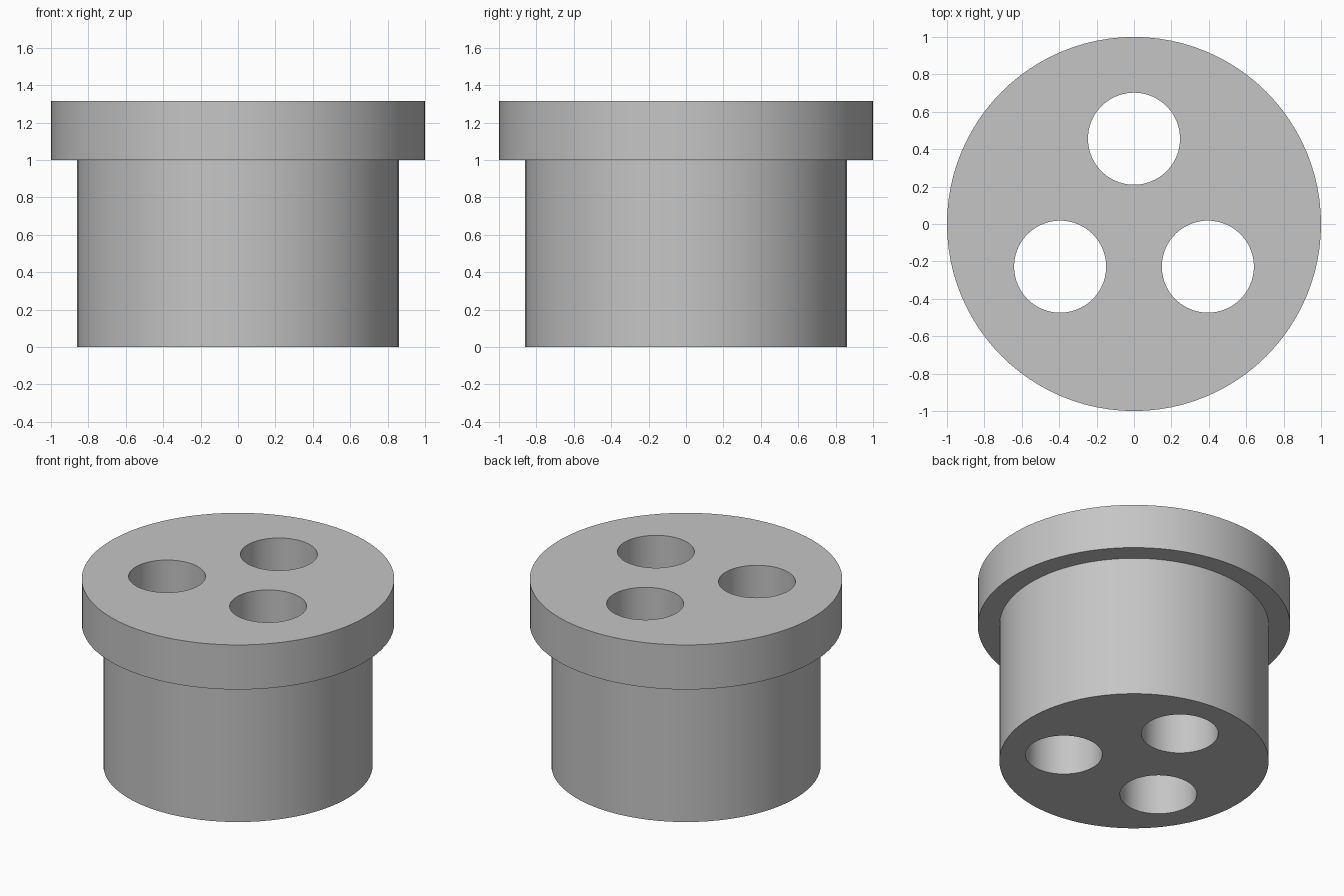
import bpy
import math
from math import radians, sin, cos

cube = bpy.data.objects.get("Cube")
if cube:
    bpy.data.objects.remove(cube, do_unlink=True)

SEGMENTS = 96
BODY_RADIUS, FLANGE_RADIUS = 0.862, 1.0
STEP_Z, TOP_Z = 1.0, 1.315
HOLE_RADIUS, HOLE_RING = 0.246, 0.456

grey = bpy.data.materials.new("plain grey")
grey.use_nodes = True
color = (0.56, 0.56, 0.56, 1)
grey.diffuse_color = color
grey.node_tree.nodes["Principled BSDF"].inputs["Base Color"].default_value = color


def cylinder(name, radius, bottom, top, x=0, y=0):
    bpy.ops.mesh.primitive_cylinder_add(
        vertices=SEGMENTS, radius=radius, depth=top - bottom,
        location=(x, y, (bottom + top) / 2))
    obj = bpy.context.object
    obj.name = name
    obj.data.materials.append(grey)
    return obj


def apply_boolean(target, other, operation):
    mod = target.modifiers.new(operation.lower(), 'BOOLEAN')
    mod.operation = operation
    mod.solver = 'EXACT'
    mod.object = other
    bpy.ops.object.select_all(action='DESELECT')
    target.select_set(True)
    bpy.context.view_layer.objects.active = target
    bpy.ops.object.modifier_apply(modifier=mod.name)
    bpy.data.objects.remove(other, do_unlink=True)


# Flanged plug: a wide rim joined to a narrower body
plug = cylinder("flanged_plug", FLANGE_RADIUS, STEP_Z, TOP_Z)
body = cylinder("plug_body", BODY_RADIUS, 0, STEP_Z + 0.1)
apply_boolean(plug, body, 'UNION')

# Three through holes, evenly spaced around the axis
for i in range(3):
    angle = radians(90 + 120 * i)
    cutter = cylinder("hole_cutter", HOLE_RADIUS, -0.1, TOP_Z + 0.1,
                      HOLE_RING * cos(angle), HOLE_RING * sin(angle))
    cutter.hide_render = True
    apply_boolean(plug, cutter, 'DIFFERENCE')

# Smooth walls with crisp rims
bpy.ops.object.shade_smooth_by_angle(angle=radians(30))
